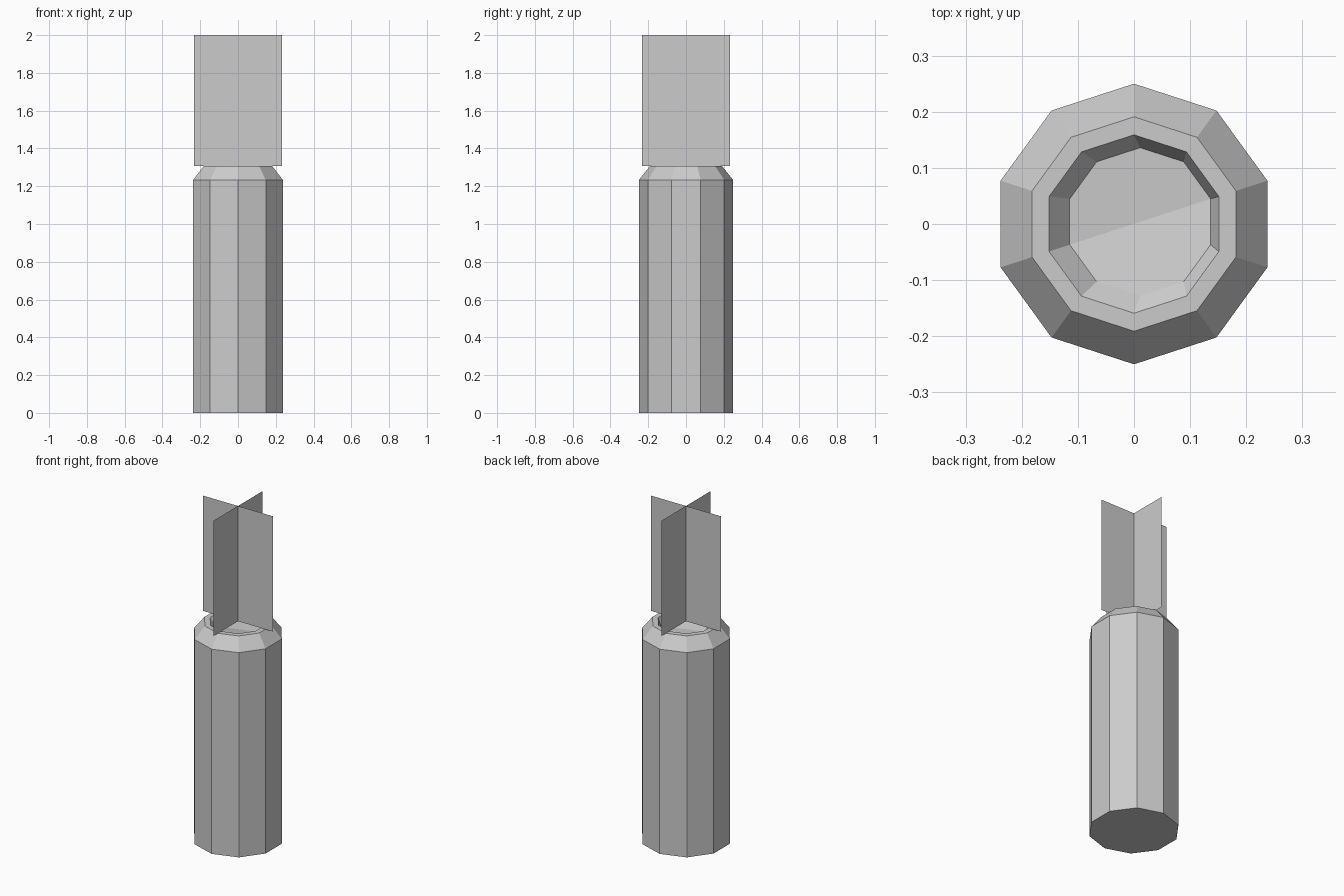
import bpy, bmesh
from math import cos, sin, pi

if "Cube" in bpy.data.objects:
    bpy.data.objects.remove(bpy.data.objects["Cube"])

SIDES = 10


def finish(bm, name):
    mesh = bpy.data.meshes.new(name)
    bm.to_mesh(mesh)
    bm.free()
    obj = bpy.data.objects.new(name, mesh)
    bpy.context.collection.objects.link(obj)
    return obj


def pool_z(x, y):
    # melted pool: crease through the middle, rising to the front right
    d = 0.31 * x - 0.95 * y
    return 1.258 + (0.2 * d if d > 0 else -0.04 * d)


def ring(bm, r, z, cx=0.0, cy=0.0):
    verts = []
    for i in range(SIDES):
        a = pi / 2 + 2 * pi * i / SIDES
        x, y = cx + r * cos(a), cy + r * sin(a)
        verts.append(bm.verts.new((x, y, pool_z(x - cx, y - cy) if z is None else z)))
    return verts


# Candle body: wall, chamfered shoulder, flat rim and off-centre hollow
bm = bmesh.new()
rings = [ring(bm, 0.25, 0), ring(bm, 0.25, 1.233), ring(bm, 0.191, 1.306),
         ring(bm, 0.159, 1.306), ring(bm, 0.132, None, 0.011, 0.004)]
for low, high in zip(rings, rings[1:]):
    for i in range(SIDES):
        j = (i + 1) % SIDES
        bm.faces.new((low[i], low[j], high[j], high[i]))
bm.faces.new(rings[0][::-1])

# Floor of the hollow as a shallow fan
centre = bm.verts.new((0.011, 0.004, pool_z(0, 0)))
for i in range(SIDES):
    bm.faces.new((rings[-1][i], rings[-1][(i + 1) % SIDES], centre))
finish(bm, "candle_body")

# Flame: two crossed upright cards
W, Z0, Z1 = 0.233, 1.306, 2.0
for name, (dx, dy) in {"flame_card_x": (1, 0), "flame_card_y": (0, 1)}.items():
    bm = bmesh.new()
    cols = [(bm.verts.new((s * W * dx, s * W * dy, Z0)),
             bm.verts.new((s * W * dx, s * W * dy, Z1))) for s in (-1, 0, 1)]
    for a, b in zip(cols, cols[1:]):
        bm.faces.new((a[0], b[0], b[1], a[1]))
    finish(bm, name)
